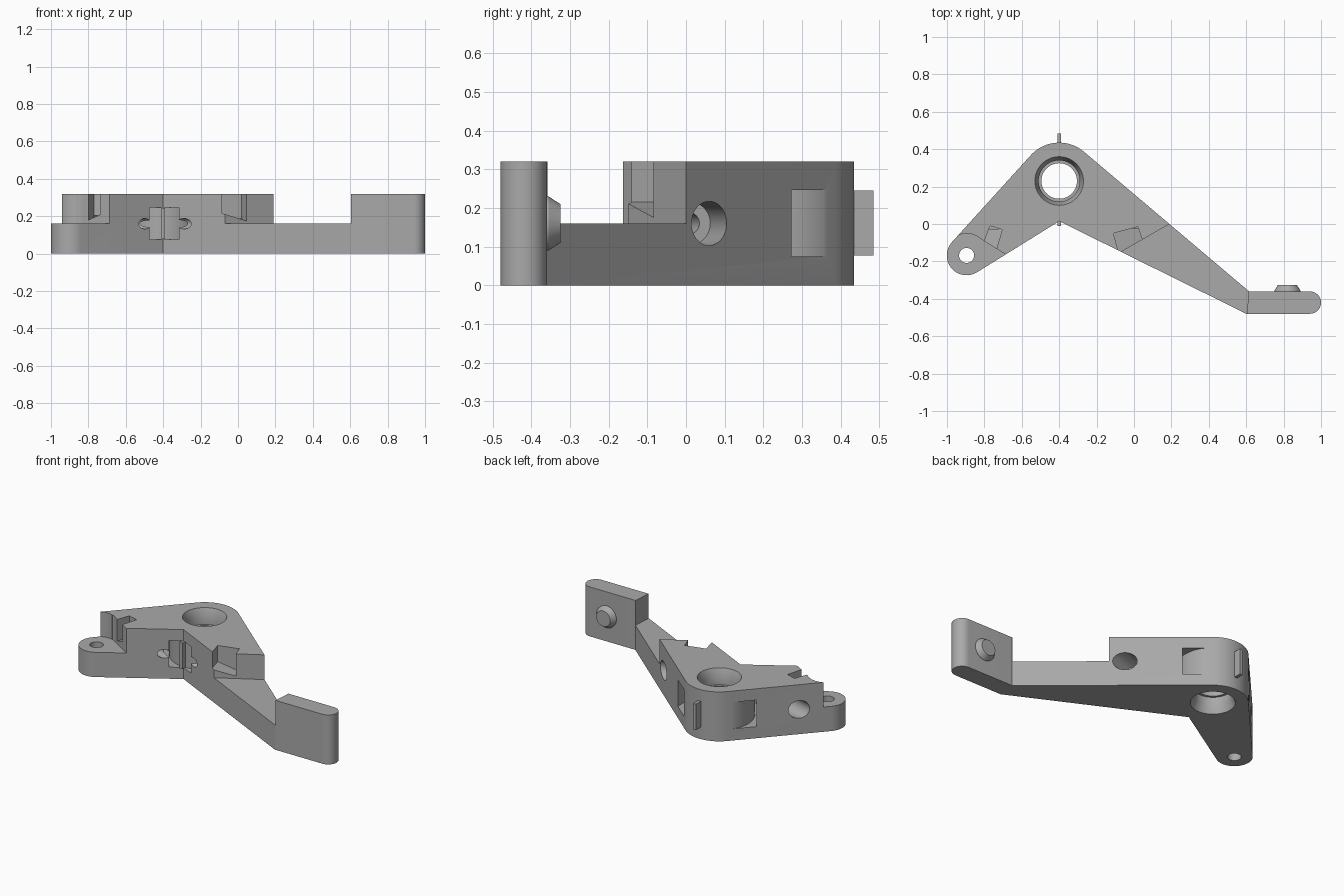
import bpy, bmesh
from math import sin, cos, radians, pi
from mathutils import Vector

cube = bpy.data.objects.get("Cube")
if cube:
    bpy.data.objects.remove(cube)

HEIGHT, STEP, MID = 0.32, 0.16, 0.16
PIVOT, EAR = (-0.4, 0.23), (-0.895, -0.168)

grey = bpy.data.materials.new("plain_grey")
grey.use_nodes = True
colour = (0.4, 0.4, 0.4, 1)
grey.diffuse_color = colour
grey.node_tree.nodes["Principled BSDF"].inputs["Base Color"].default_value = colour


def finish(name, bm):
    bmesh.ops.recalc_face_normals(bm, faces=bm.faces)
    mesh = bpy.data.meshes.new(name)
    bm.to_mesh(mesh)
    bm.free()
    mesh.materials.append(grey)
    obj = bpy.data.objects.new(name, mesh)
    bpy.context.collection.objects.link(obj)
    return obj


def prism(name, points, bottom, top):
    """Upright prism; bottom may be one height or one per corner."""
    bm = bmesh.new()
    lows = bottom if isinstance(bottom, list) else [bottom] * len(points)
    low = [bm.verts.new((x, y, z)) for (x, y), z in zip(points, lows)]
    high = [bm.verts.new((x, y, top)) for x, y in points]
    bm.faces.new(low)
    bm.faces.new(high)
    for i in range(len(points)):
        j = (i + 1) % len(points)
        bm.faces.new((low[i], low[j], high[j], high[i]))
    return finish(name, bm)


def lathe(name, profile, start, axis, closed=False, segments=64):
    """Turn (radius, distance) pairs round an axis."""
    bm = bmesh.new()
    turn = Vector((0, 0, 1)).rotation_difference(Vector(axis))
    rings = [[bm.verts.new(Vector(start) + turn @ Vector(
        (r * cos(2 * pi * k / segments), r * sin(2 * pi * k / segments), d)))
        for k in range(segments)] for r, d in profile]
    pairs = list(zip(rings, rings[1:]))
    if closed:
        pairs.append((rings[-1], rings[0]))
    else:
        bm.faces.new(rings[0])
        bm.faces.new(rings[-1])
    for a, b in pairs:
        for k in range(segments):
            n = (k + 1) % segments
            bm.faces.new((a[k], a[n], b[n], b[k]))
    return finish(name, bm)


def arc(centre, radius, a0, a1, steps=20):
    angles = [radians(a0 + (a1 - a0) * i / steps) for i in range(steps + 1)]
    return [(centre[0] + radius * cos(a), centre[1] + radius * sin(a)) for a in angles]


def combine(target, tool, operation="DIFFERENCE"):
    mod = target.modifiers.new(tool.name, "BOOLEAN")
    mod.operation, mod.object, mod.solver = operation, tool, "EXACT"
    bpy.context.view_layer.objects.active = target
    bpy.ops.object.modifier_apply(modifier=mod.name)
    bpy.data.objects.remove(tool)


# Bell-crank outline: pivot boss, ear, front apex, long arm with rounded tip
outline = (arc(PIVOT, 0.205, 50, 138, 28) + arc(EAR, 0.106, 138, 303, 28)
           + [(-0.4, 0.015), (0.6, -0.48)]
           + arc((0.94, -0.42), 0.06, -90, 90) + [(0.615, -0.36)])
body = prism("lever_body", outline, 0, HEIGHT)

# Lowered ear and lowered long arm
combine(body, prism("ear_step", arc(EAR, 0.117, 0, 360, 47)[:-1], STEP, 0.5))
combine(body, prism("ear_flat", [(-0.86, -0.055), (-0.595, -0.219), (-0.8, -0.45),
                                 (-1.1, -0.3), (-0.92, -0.15)], STEP, 0.5))
combine(body, prism("arm_step", [(0.32, 0.075), (-0.15, -0.196), (0.1, -0.6),
                                 (0.595, -0.6), (0.625, -0.2)], STEP, 0.5))

# Curved channel round the pivot, open on the flanks and at the apex
combine(body, lathe("channel", [(0.208, 0.075), (0.27, 0.075), (0.27, 0.247), (0.208, 0.247)],
                    (*PIVOT, 0), (0, 0, 1), closed=True, segments=96))

# Pivot bore, bevelled at both ends with an inner lip
combine(body, lathe("pivot_bore", [(0.134, -0.01), (0.11, 0.05), (0.11, 0.1), (0.095, 0.1),
                                   (0.095, 0.22), (0.11, 0.22), (0.11, 0.27), (0.134, 0.33)],
                    (*PIVOT, 0), (0, 0, 1)))
combine(body, lathe("ear_hole", [(0.04, -0.1), (0.04, 0.3)], (*EAR, 0), (0, 0, 1)))

# Stepped screw holes, narrow at the apex and wide at the outer flanks
for side, start, direction in (("left", (-0.29, -0.04), (0.97, 0.237, 0)),
                               ("right", (-0.5, -0.045), (-0.966, 0.26, 0))):
    combine(body, lathe(side + "_screw_hole", [(0.028, -0.08), (0.028, 0.2), (0.057, 0.2), (0.057, 0.56)],
                        (*start, MID), direction, segments=48))

# Nut pockets with sloping floors, open to the steps
combine(body, prism("left_pocket", [(-0.11, -0.05), (0.02, -0.015), (0.05, -0.1), (-0.075, -0.18)],
                    [0.215, 0.175, 0.175, 0.215], 0.5))
combine(body, prism("right_pocket", [(-0.77, -0.01), (-0.705, -0.03), (-0.74, -0.15), (-0.81, -0.12)],
                    [0.18, 0.21, 0.21, 0.18], 0.5))

# Thin fins at the back of the boss and inside the apex
for name, y0, y1 in (("back_fin", 0.42, 0.485), ("apex_fin", -0.012, 0.04)):
    prism(name, [(-0.41, y0), (-0.39, y0), (-0.39, y1), (-0.41, y1)], 0.077, 0.245)

# Tapered button on the back of the arm tip
lathe("tip_button", [(0.07, -0.004), (0.07, 0.004), (0.05, 0.035)], (0.82, -0.36, MID), (0, 1, 0))

for obj in bpy.context.collection.objects:
    if obj.type == "MESH":
        bpy.ops.object.select_all(action="DESELECT")
        obj.select_set(True)
        bpy.context.view_layer.objects.active = obj
        bpy.ops.object.shade_smooth_by_angle(angle=radians(25))
